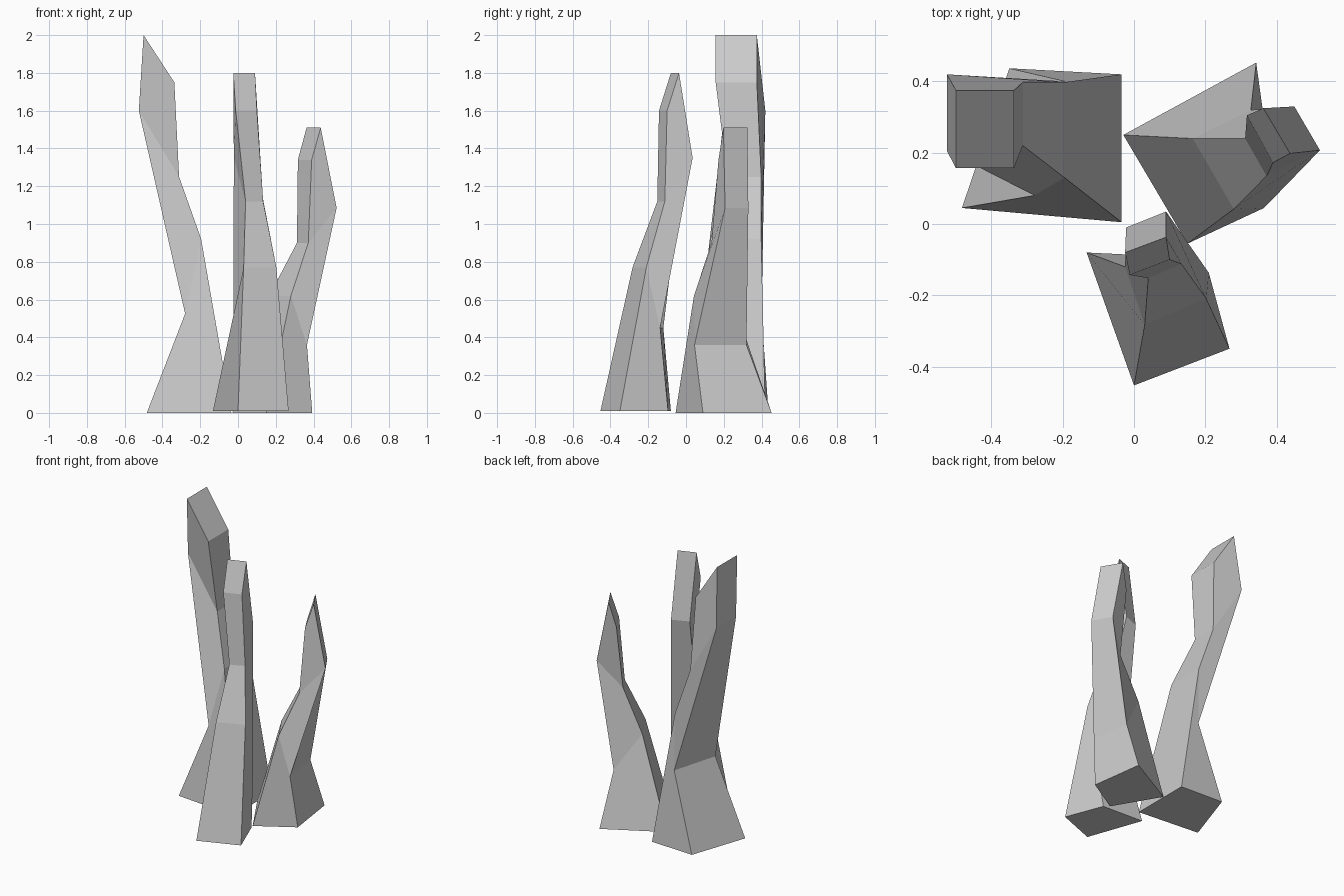
import bpy
import bmesh


def spire(name, rings):
    """Loft four-sided tilted rings; each ring is (z of first pair, z of second pair, four xy corners)."""
    bm = bmesh.new()
    loops = []
    for za, zb, corners in rings:
        loops.append([bm.verts.new((x, y, za if i < 2 else zb))
                      for i, (x, y) in enumerate(corners)])
    for low, high in zip(loops, loops[1:]):
        for i in range(4):
            j = (i + 1) % 4
            bm.faces.new((low[i], low[j], high[j], high[i]))
    bm.faces.new(loops[0][::-1])
    bm.faces.new(loops[-1])
    mesh = bpy.data.meshes.new(name)
    bm.to_mesh(mesh)
    bm.free()
    obj = bpy.data.objects.new(name, mesh)
    bpy.context.collection.objects.link(obj)


# Tall spire leaning left, at the back
spire("tall_left_spire", [
    (0.00, 0.00, [(-0.035, 0.005), (-0.035, 0.42), (-0.35, 0.437), (-0.483, 0.045)]),
    (0.92, 0.525, [(-0.195, 0.13), (-0.195, 0.398), (-0.19, 0.40), (-0.28, 0.08)]),
    (1.25, 1.60, [(-0.312, 0.22), (-0.312, 0.398), (-0.525, 0.42), (-0.525, 0.205)]),
    (1.75, 2.00, [(-0.337, 0.157), (-0.337, 0.375), (-0.50, 0.375), (-0.50, 0.157)]),
])

# Middle spire at the front
spire("front_spire", [
    (0.01, 0.01, [(0.0, -0.453), (0.268, -0.35), (0.17, -0.095), (-0.133, -0.08)]),
    (0.77, 0.45, [(0.03, -0.283), (0.203, -0.21), (0.21, -0.137), (-0.025, -0.12)]),
    (1.12, 1.35, [(0.04, -0.152), (0.133, -0.112), (0.09, 0.035), (-0.022, -0.01)]),
    (1.60, 1.80, [(-0.012, -0.143), (0.10, -0.10), (0.09, -0.037), (-0.025, -0.08)]),
])

# Short spire leaning right
spire("short_right_spire", [
    (0.00, 0.00, [(-0.03, 0.25), (0.15, -0.055), (0.393, 0.09), (0.343, 0.453)]),
    (0.62, 0.36, [(0.165, 0.24), (0.28, 0.042), (0.365, 0.045), (0.328, 0.32)]),
    (0.90, 1.085, [(0.312, 0.24), (0.372, 0.135), (0.522, 0.207), (0.45, 0.33)]),
    (1.34, 1.51, [(0.317, 0.305), (0.39, 0.172), (0.438, 0.198), (0.363, 0.325)]),
])
